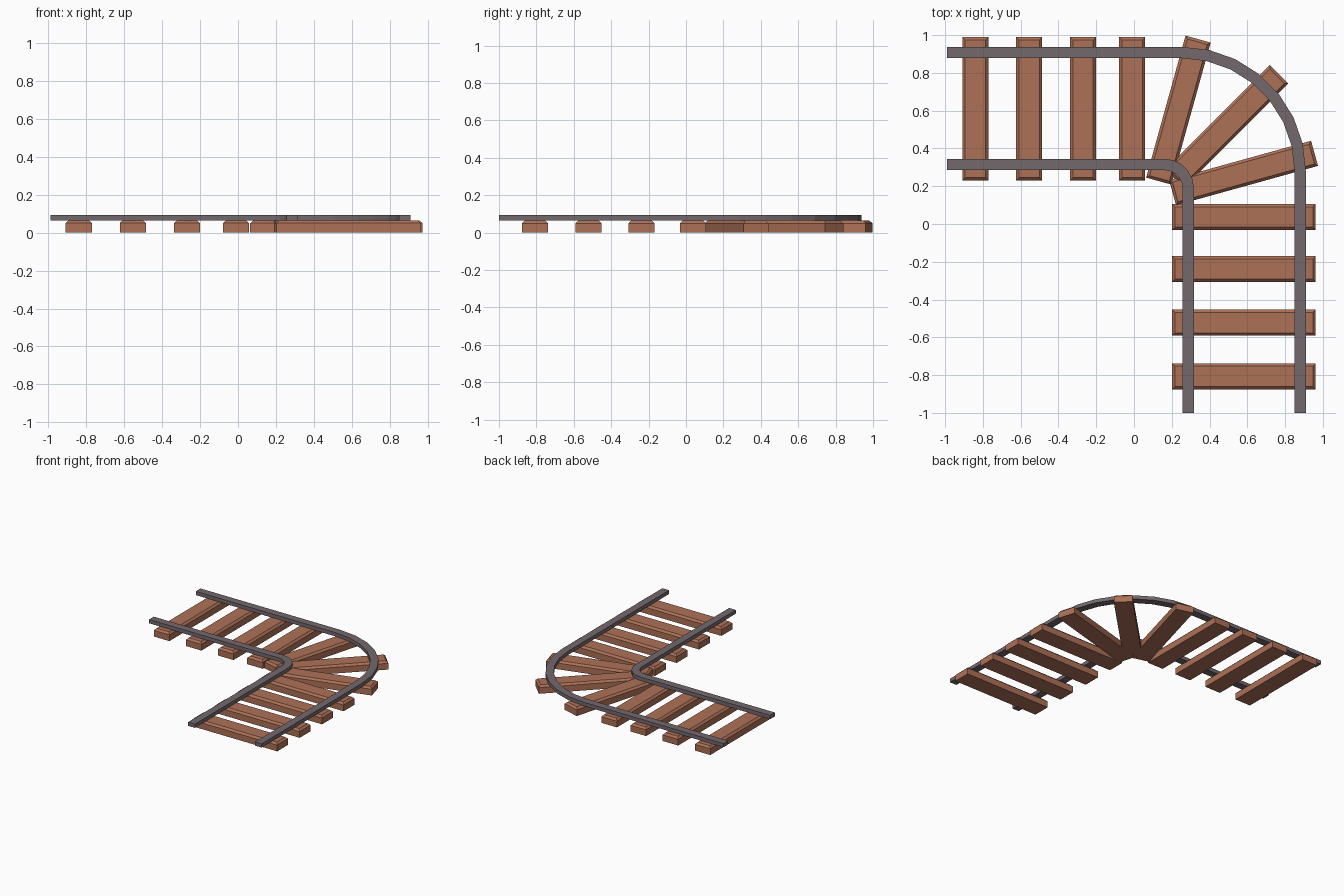
import bpy, bmesh, math
from mathutils import Matrix

if "Cube" in bpy.data.objects:
    bpy.data.objects.remove(bpy.data.objects["Cube"])


def material(name, color):
    m = bpy.data.materials.new(name)
    m.diffuse_color = (*color, 1)
    m.use_nodes = True
    m.node_tree.nodes["Principled BSDF"].inputs["Base Color"].default_value = m.diffuse_color
    return m


wood = material("reddish_brown_wood", (0.42, 0.165, 0.095))
steel = material("dull_grey_steel", (0.175, 0.14, 0.155))


def make_object(name, bm, mat):
    bmesh.ops.recalc_face_normals(bm, faces=bm.faces)
    me = bpy.data.meshes.new(name)
    bm.to_mesh(me)
    bm.free()
    me.materials.append(mat)
    ob = bpy.data.objects.new(name, me)
    bpy.context.collection.objects.link(ob)
    return ob


def sleeper(name, x, y, angle, length=0.76, width=0.138, height=0.065, c=0.015):
    """Plank along local x with chamfered top edges, resting on z = 0."""
    bm = bmesh.new()
    rings = []
    for z, inset in ((0, 0), (height - c, 0), (height, c)):
        a, b = length / 2 - inset, width / 2 - inset
        rings.append([bm.verts.new((sx * a, sy * b, z))
                      for sx, sy in ((-1, -1), (1, -1), (1, 1), (-1, 1))])
    for lo, hi in zip(rings, rings[1:]):
        for i in range(4):
            j = (i + 1) % 4
            bm.faces.new((lo[i], lo[j], hi[j], hi[i]))
    bm.faces.new(rings[0][::-1])
    bm.faces.new(rings[-1])
    ob = make_object(name, bm, wood)
    ob.matrix_world = Matrix.Translation((x, y, 0)) @ Matrix.Rotation(math.radians(angle), 4, 'Z')


def rail(name, x, y, radius, segments, width=0.06, z0=0.064, z1=0.094):
    """Rectangular rail: along x at height y, round the corner, then down at x."""
    cx, cy = x - radius, y - radius
    bm = bmesh.new()

    def path(r):
        pts = [(-0.99, cy + r)]
        for i in range(segments + 1):
            t = math.pi / 2 * (1 - i / segments)
            pts.append((cx + r * math.cos(t), cy + r * math.sin(t)))
        return pts + [(cx + r, -1.0)]

    sections = []
    for p, q in zip(path(radius - width / 2), path(radius + width / 2)):
        sections.append([bm.verts.new(v) for v in
                         ((*p, z0), (*q, z0), (*q, z1), (*p, z1))])
    for s, e in zip(sections, sections[1:]):
        for i in range(4):
            j = (i + 1) % 4
            bm.faces.new((s[i], s[j], e[j], e[i]))
    bm.faces.new(sections[0])
    bm.faces.new(sections[-1][::-1])
    make_object(name, bm, steel)


# Straight sleepers on both legs
for i, x in enumerate((-0.84, -0.555, -0.27, -0.01)):
    sleeper(f"west_sleeper_{i + 1}", x, 0.61, 90)
for i, y in enumerate((0.037, -0.238, -0.522, -0.807)):
    sleeper(f"south_sleeper_{i + 1}", 0.582, y, 0)

# Fanned corner sleepers
for i, (x, y, a) in enumerate(((0.235, 0.603, 74.5), (0.492, 0.517, 45), (0.58, 0.27, 15.5))):
    sleeper(f"corner_sleeper_{i + 1}", x, y, a, length=0.78)

# Two bent rails
rail("outer_rail", 0.88, 0.908, 0.63, 7)
rail("inner_rail", 0.287, 0.315, 0.125, 5)
